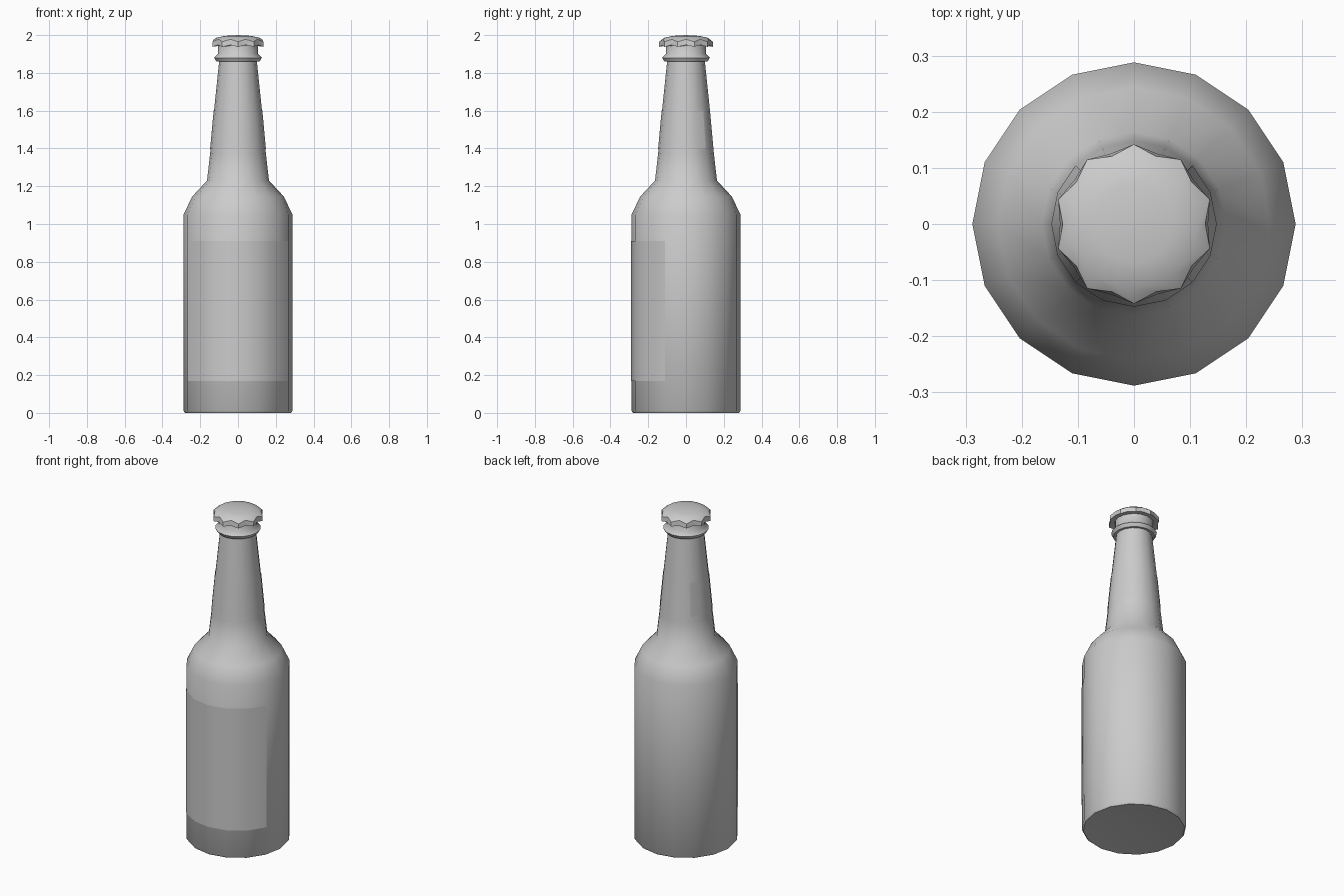
import bpy, bmesh
from math import sin, cos, tau, radians, pi

if "Cube" in bpy.data.objects:
    bpy.data.objects.remove(bpy.data.objects["Cube"])

SIDES = 16


def finish(name, bm, angle=None):
    bmesh.ops.recalc_face_normals(bm, faces=bm.faces)
    mesh = bpy.data.meshes.new(name)
    bm.to_mesh(mesh)
    bm.free()
    ob = bpy.data.objects.new(name, mesh)
    bpy.context.collection.objects.link(ob)
    if angle:
        bpy.ops.object.select_all(action='DESELECT')
        ob.select_set(True)
        bpy.context.view_layer.objects.active = ob
        bpy.ops.object.shade_smooth_by_angle(angle=radians(angle))
    return ob


def add_ring(bm, points):
    return [bm.verts.new(p) for p in points]


def bridge(bm, a, b, closed=True):
    n = len(a)
    for i in range(n if closed else n - 1):
        j = (i + 1) % n
        bm.faces.new((a[i], a[j], b[j], b[i]))


def fan(bm, ring, z):
    c = bm.verts.new((0, 0, z))
    for i in range(len(ring)):
        bm.faces.new((c, ring[i], ring[(i + 1) % len(ring)]))


def circle(r, z, first=0, count=SIDES):
    return [(r * cos(tau * (first + i) / SIDES), r * sin(tau * (first + i) / SIDES), z)
            for i in range(count)]


# Glass bottle: lathed profile with a slightly dished base
profile = [(0.23, 0.005), (0.28, 0), (0.288, 0.01), (0.288, 1.05), (0.243, 1.145),
           (0.164, 1.23), (0.148, 1.37), (0.127, 1.6), (0.1, 1.86),
           (0.114, 1.86), (0.126, 1.88), (0.106, 1.9), (0.106, 1.96)]
bm = bmesh.new()
rings = [add_ring(bm, circle(r, z)) for r, z in profile]
for a, b in zip(rings, rings[1:]):
    bridge(bm, a, b)
fan(bm, rings[0], 0.02)
fan(bm, rings[-1], 1.96)
finish("bottle", bm, 45)


# Paper labels: arcs lying just outside the glass
def label(name, first, segments, lower, upper):
    bm = bmesh.new()
    a, b = [add_ring(bm, circle(r + 0.002, z, first, segments + 1)) for r, z in (lower, upper)]
    bridge(bm, a, b, closed=False)
    ob = finish(name, bm, 45)
    # an open arc may be oriented either way, so make it face outward
    p = ob.data.polygons[0]
    if p.normal.dot(p.center) < 0:
        ob.data.flip_normals()


label("front_label", 9, 6, (0.288, 0.17), (0.288, 0.91))
label("neck_label", 6, 12, (0.1455, 1.4), (0.127, 1.6))

# Crimped cap: domed top, ten-pointed pleated rim and skirt
bm = bmesh.new()


def star(r_out, z_out, r_in, z_in):
    pts = []
    for i in range(20):
        r, z = (r_out, z_out) if i % 2 == 0 else (r_in, z_in)
        t = pi / 2 + tau * i / 20
        pts.append((r * cos(t), r * sin(t), z))
    return pts


cap = [add_ring(bm, star(*s)) for s in ((0.07, 1.996, 0.07, 1.996),
                                        (0.115, 1.986, 0.115, 1.986),
                                        (0.142, 1.965, 0.127, 1.978),
                                        (0.142, 1.938, 0.132, 1.948),
                                        (0.108, 1.945, 0.108, 1.945))]
for a, b in zip(cap, cap[1:]):
    bridge(bm, a, b)
fan(bm, cap[0], 2.0)
finish("cap", bm, 30)
